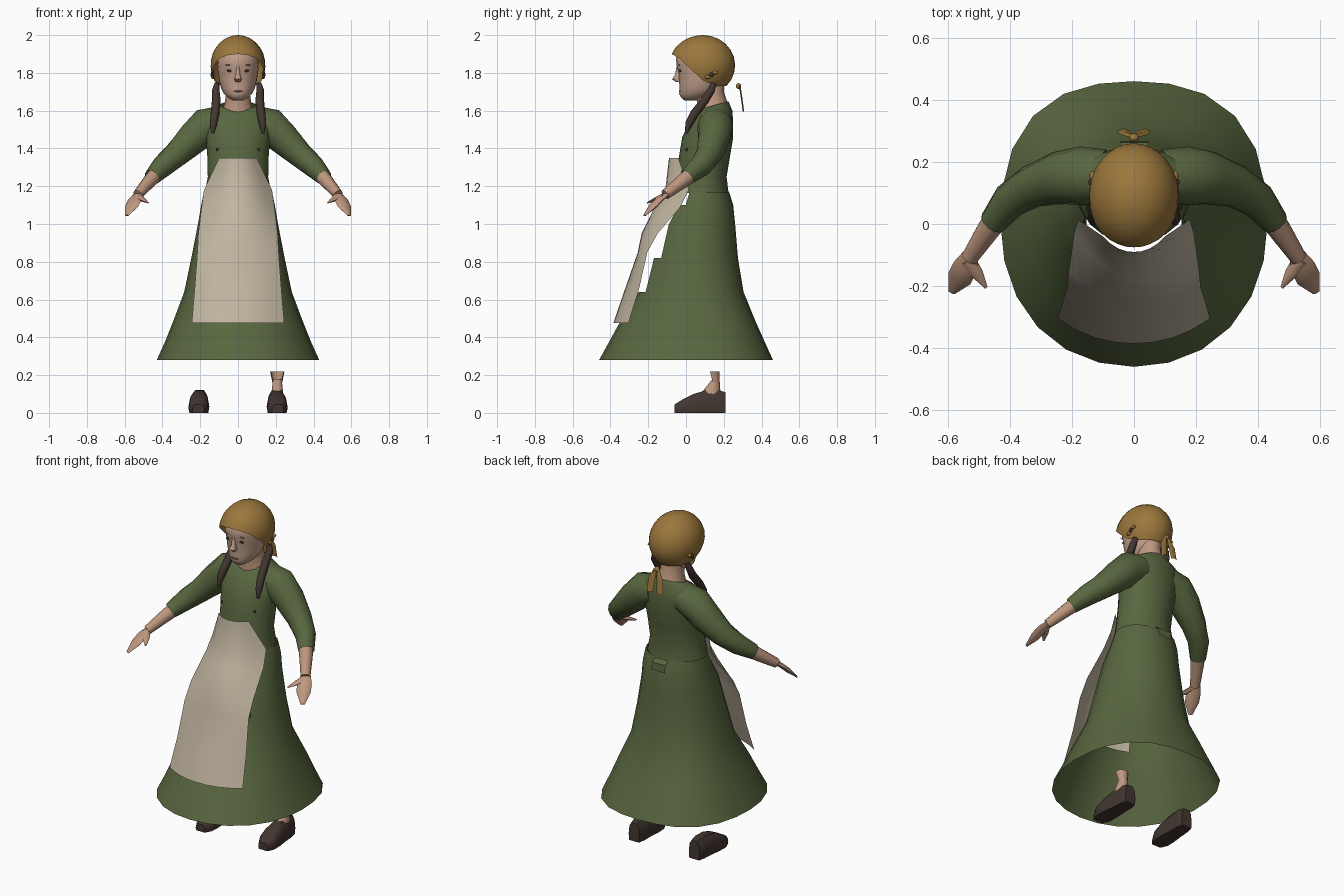
import bpy, bmesh, math
from mathutils import Vector

if bpy.data.objects.get("Cube"):
    bpy.data.objects.remove(bpy.data.objects["Cube"])


def material(name, rgb):
    m = bpy.data.materials.new(name)
    m.use_nodes = True
    m.diffuse_color = (*rgb, 1)
    bsdf = next(n for n in m.node_tree.nodes if n.type == 'BSDF_PRINCIPLED')
    bsdf.inputs["Base Color"].default_value = (*rgb, 1)
    bsdf.inputs["Roughness"].default_value = 0.9
    return m


GREEN = material("moss green cloth", (0.098, 0.135, 0.05))
OCHRE = material("ochre cloth", (0.33, 0.185, 0.045))
LINEN = material("pale linen", (0.53, 0.46, 0.35))
SKIN = material("skin", (0.52, 0.31, 0.21))
FACE = material("face skin", (0.54, 0.35, 0.26))
HAIR = material("dark brown hair", (0.055, 0.036, 0.03))
SHOE = material("brown leather", (0.055, 0.037, 0.03))
LIPS = material("muted lips", (0.24, 0.12, 0.09))
EYES = material("dark eyes", (0.04, 0.035, 0.035))


def finish(name, bm, mat, angle=50):
    bmesh.ops.recalc_face_normals(bm, faces=bm.faces)
    me = bpy.data.meshes.new(name)
    bm.to_mesh(me)
    bm.free()
    ob = bpy.data.objects.new(name, me)
    bpy.context.collection.objects.link(ob)
    me.materials.append(mat)
    bpy.ops.object.select_all(action='DESELECT')
    ob.select_set(True)
    bpy.context.view_layer.objects.active = ob
    bpy.ops.object.shade_smooth_by_angle(angle=math.radians(angle))


def loft(name, rings, mat, closed=True, caps=(False, False), drop=None):
    """Skin a list of point rings; drop(centre) removes unwanted faces."""
    bm = bmesh.new()
    rows = [[bm.verts.new(p) for p in r] for r in rings]
    n = len(rows[0])
    for a, b in zip(rows, rows[1:]):
        for i in range(n if closed else n - 1):
            j = (i + 1) % n
            bm.faces.new((a[i], a[j], b[j], b[i]))
    for use, row in zip(caps, (rows[0], rows[-1])):
        if use:
            bm.faces.new(row)
    if drop:
        gone = [f for f in bm.faces if drop(f.calc_center_median())]
        bmesh.ops.delete(bm, geom=gone, context='FACES')
    finish(name, bm, mat)


def oval(z, rx, front, back, n=20, tilt=0.0, bulge=0.0):
    """Horizontal ring; tilt raises the back, bulge squares the rear corners."""
    yc, ry = (front + back) / 2, (back - front) / 2
    ring = []
    for i in range(n):
        a = 2 * math.pi * i / n
        k = 1 + bulge * math.sin(2 * a) ** 2 * (1 if math.cos(a) < 0 else .3)
        ring.append((k * rx * math.sin(a), yc - k * ry * math.cos(a), z - tilt * math.cos(a)))
    return ring


def tube(name, path, mat, n=10, flat=1.0, side=1, caps=(True, True)):
    """Round tube along (x, y, z, radius) stations, flattened by flat."""
    pts = [Vector((p[0] * side, p[1], p[2])) for p in path]
    rings = []
    for i, c in enumerate(pts):
        t = (pts[min(i + 1, len(pts) - 1)] - pts[max(i - 1, 0)]).normalized()
        u = t.cross(Vector((0, 0, 1))).normalized()
        v = u.cross(t).normalized()
        r = path[i][3]
        rings.append([c + u * r * math.cos(k) + v * r * flat * math.sin(k)
                      for k in (2 * math.pi * q / n for q in range(n))])
    loft(name, rings, mat, caps=caps)


def blob(name, loc, size, mat):
    bm = bmesh.new()
    bmesh.ops.create_uvsphere(bm, u_segments=10, v_segments=6, radius=1)
    for v in bm.verts:
        v.co = Vector(loc) + Vector([a * b for a, b in zip(v.co, size)])
    finish(name, bm, mat)


# Skirt, open in steps at the front behind the apron
skirt = [(1.17, .18, -.05, .228), (1.10, .195, -.085, .25), (1.0, .212, -.15, .26),
         (.82, .247, -.2, .275), (.64, .285, -.25, .305), (.48, .345, -.35, .37),
         (.38, .385, -.405, .415), (.28, .43, -.46, .46)]
loft("skirt", [oval(*r, n=24, bulge=.07 if r[0] < .6 else .02) for r in skirt], GREEN,
     drop=lambda c: c.z > .64 and abs(c.x) < .15 and c.y < 0)
# Small square flap at the back of the waist
loft("waist_flap", [[(-.045, y, z), (.045, y, z)] for y, z in ((.232, 1.165), (.262, 1.15), (.266, 1.105))],
     GREEN, closed=False)

# Bodice
bodice = [(1.165, .175, -.06, .225), (1.25, .16, -.055, .215), (1.37, .163, -.035, .235),
          (1.46, .172, -.02, .25), (1.54, .18, .02, .25), (1.60, .165, .065, .245)]
loft("bodice", [oval(*r) for r in bodice] + [oval(1.63, .095, .08, .225, tilt=.02)], GREEN)

# Apron: a sheet bowed forward along its middle
apron = [(1.35, .10, -.09, -.04), (1.18, .18, -.11, .015), (1.09, .193, -.165, -.03),
         (.95, .21, -.235, -.15), (.85, .215, -.255, -.205), (.65, .23, -.325, -.25),
         (.475, .245, -.385, -.305)]
cols = [i / 4 for i in range(-4, 5)]
loft("apron", [[(u * w, yc + (ye - yc) * abs(u) ** 2.2, z) for u in cols]
               for z, w, yc, ye in apron], LINEN, closed=False)

# Neck and head
neck = [(1.575, .095, .06, .235), (1.64, .07, .06, .22), (1.70, .062, .055, .2), (1.77, .065, .05, .2)]
loft("neck", [oval(*r, n=16) for r in neck], SKIN)
head = [(1.655, .03, -.01, .07), (1.67, .055, -.026, .11), (1.69, .075, -.036, .15),
        (1.72, .09, -.033, .18), (1.76, .10, -.038, .2), (1.80, .106, -.04, .21),
        (1.84, .11, -.05, .21), (1.88, .108, -.053, .21), (1.93, .08, -.02, .18)]
loft("head", [oval(*r, n=24) for r in head], FACE, caps=(True, True))
nose = [(1.835, .008, -.05, -.03), (1.79, .012, -.058, -.02), (1.767, .02, -.074, -.02),
        (1.752, .014, -.053, -.02)]
loft("nose", [oval(*r, n=10) for r in nose], FACE, caps=(True, True))
blob("mouth", (0, -.033, 1.702), (.027, .005, .005), LIPS)

# Cap: dome whose rim is high over the brow and low at the nape
rim = [68, 70, 77, 96, 120, 130, 133, 133, 133]
N, M = 32, 9


def rim_angle(i):
    a = abs((i + N // 2) % N - N // 2) / (N / 2) * 8
    k = min(int(a), 7)
    return math.radians(rim[k] + (rim[k + 1] - rim[k]) * (a - k))


dome = []
for j in range(M + 1):
    row = []
    for i in range(N):
        a, p = 2 * math.pi * i / N, rim_angle(i) * max(j / M, .02)
        depth = .178 if math.cos(a) > 0 else .17
        row.append((.145 * math.sin(p) * math.sin(a), .09 - depth * math.sin(p) * math.cos(a),
                    1.84 + .16 * math.cos(p)))
    dome.append(row)
loft("cap", dome, OCHRE, caps=(True, False))

# Bow at the nape: a knot and two spreading tails
blob("bow_knot", (0, .278, 1.73), (.016, .014, .016), OCHRE)
for s, side in ((1, "left"), (-1, "right")):
    loft(side + "_bow_tail", [[(s * (x - w), y, z), (s * x, y + .008, z), (s * (x + w), y, z)]
                              for x, y, z, w in ((.008, .28, 1.735, .01), (.027, .29, 1.67, .022),
                                                 (.034, .3, 1.595, .02))], OCHRE, closed=False)

    # Face details, side ribbons and plaits
    blob(side + "_eye", (s * .043, -.031, 1.812), (.018, .005, .007), EYES)
    blob(side + "_brow", (s * .045, -.036, 1.842), (.024, .004, .003), LIPS)
    tube(side + "_plait", [(.11, .145, 1.745, .014), (.118, .135, 1.71, .02), (.115, .10, 1.655, .023),
                           (.122, .045, 1.585, .023), (.13, .015, 1.53, .02), (.133, .002, 1.48, .007)],
         HAIR, side=s)
    blob(side + "_ribbon_knot", (s * .137, .135, 1.79), (.01, .012, .012), HAIR)
    for k in (-1, 1):
        blob(side + "_ribbon_loop", (s * .134, .135 + k * .02, 1.79 + k * .012), (.009, .016, .01), OCHRE)

    # Arms
    tube(side + "_sleeve", [(.09, .155, 1.54, .085), (.17, .155, 1.52, .095), (.24, .148, 1.452, .086),
                            (.33, .12, 1.365, .069), (.40, .075, 1.305, .059), (.455, .005, 1.248, .044)],
         GREEN, n=12, side=s, caps=(True, False))
    tube(side + "_forearm", [(.42, .05, 1.28, .042), (.47, -.02, 1.225, .037), (.53, -.11, 1.155, .027)],
         SKIN, side=s)
    tube(side + "_hand", [(.525, -.10, 1.16, .027), (.545, -.14, 1.13, .04), (.562, -.175, 1.095, .04),
                          (.588, -.22, 1.045, .012)], SKIN, n=8, flat=.35, side=s)
    tube(side + "_thumb", [(.535, -.115, 1.15, .024), (.505, -.16, 1.13, .02), (.476, -.205, 1.112, .005)],
         SKIN, n=6, flat=.6, side=s)

    # Bodice button
    blob(side + "_button", (s * .11, .004, 1.395), (.008, .008, .008), EYES)

    # Shoes, lofted heel to toe
    shoe = [(.21, .036, .11), (.17, .045, .12), (.10, .048, .118), (.04, .055, .10),
            (-.02, .054, .07), (-.06, .032, .045)]
    rows = []
    for y, w, h in shoe:
        x = .205 + (.10 - y) * .03
        rows.append([(s * (x + dx * w), y, dz * h) for dx, dz in
                     ((-.9, 0), (-1, .35), (-.85, .8), (-.5, 1), (.5, 1), (.85, .8), (1, .35), (.9, 0))])
    loft(side + "_shoe", rows, SHOE, caps=(True, True))

# Left ankle: a closed lower part below an open calf shell
loft("left_ankle", [[(x + .208, y, z) for x, y, z in oval(*r, n=10)] for r in
     ((.09, .034, .07, .19), (.13, .03, .10, .18), (.18, .024, .14, .178))], SKIN)
loft("left_calf", [[(x + .208, y, z) for x, y, z in oval(*r, n=12)] for r in
     ((.16, .026, .13, .178), (.22, .038, .11, .178))], SKIN, drop=lambda c: c.y < .14)
